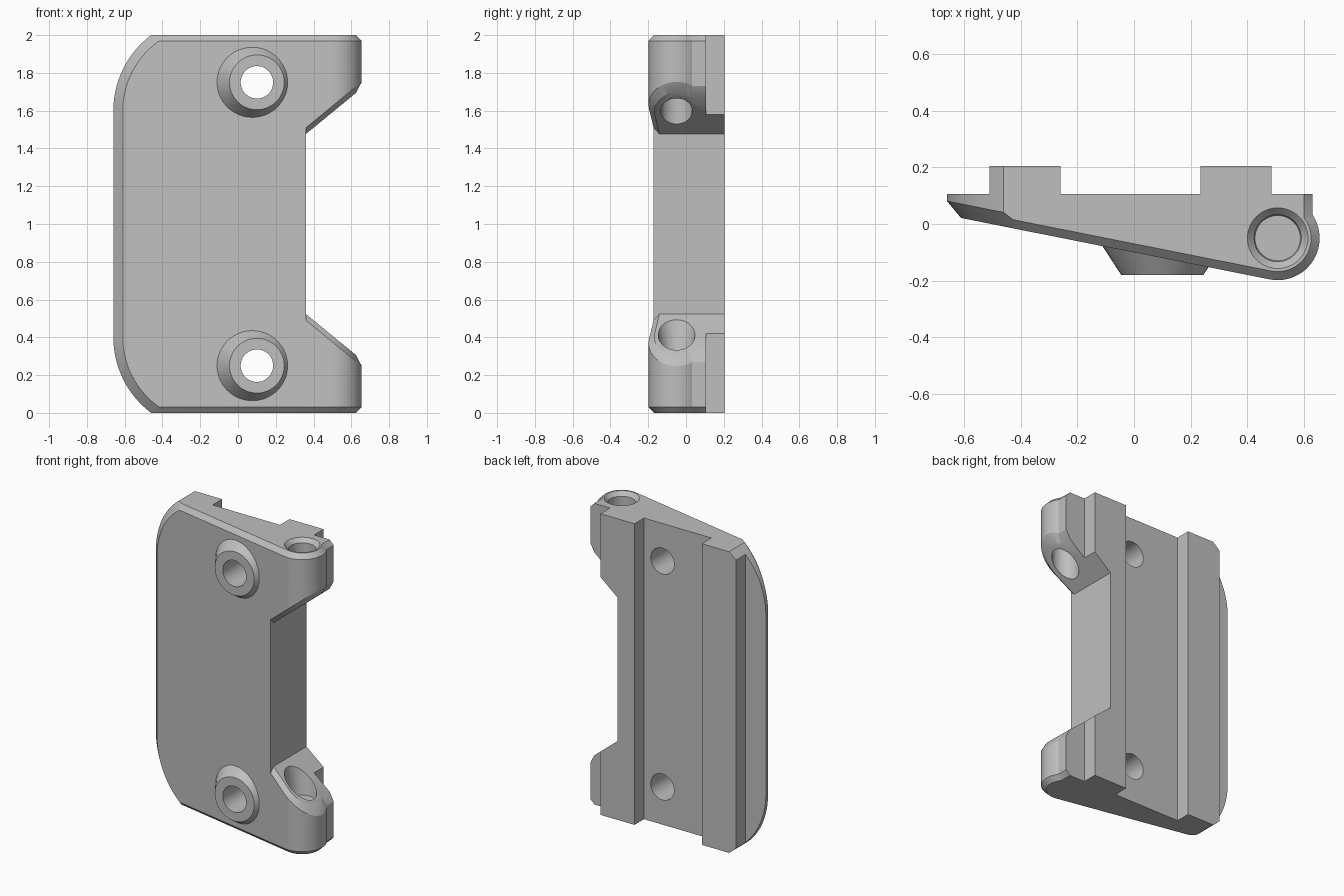
import bpy, bmesh
from math import sin, cos, acos, degrees, radians, pi
from mathutils import Matrix

cube = bpy.data.objects.get("Cube")
if cube:
    bpy.data.objects.remove(cube)

grey = bpy.data.materials.new("plain grey")
grey.use_nodes = True
grey.diffuse_color = (0.52, 0.52, 0.52, 1)
grey.node_tree.nodes["Principled BSDF"].inputs["Base Color"].default_value = grey.diffuse_color


def add_object(name, bm):
    bmesh.ops.recalc_face_normals(bm, faces=bm.faces[:])
    mesh = bpy.data.meshes.new(name)
    bm.to_mesh(mesh)
    bm.free()
    mesh.materials.append(grey)
    obj = bpy.data.objects.new(name, mesh)
    bpy.context.scene.collection.objects.link(obj)
    return obj


def loft(name, rings):
    """Skin closed rings of equal point count and cap both ends."""
    bm = bmesh.new()
    rows = [[bm.verts.new(p) for p in ring] for ring in rings]
    bm.faces.new(rows[0])
    bm.faces.new(rows[-1])
    for a, b in zip(rows, rows[1:]):
        for i in range(len(a)):
            j = (i + 1) % len(a)
            bm.faces.new((a[i], a[j], b[j], b[i]))
    return add_object(name, bm)


def cone(name, x, y, z, r1, r2, depth, axis):
    """Cone whose r1 end sits at (x, y, z) and which runs along +axis."""
    bm = bmesh.new()
    bmesh.ops.create_cone(bm, cap_ends=True, segments=48, radius1=r1, radius2=r2, depth=depth,
                          matrix=Matrix.Translation((0, 0, depth / 2)))
    if axis == "y":
        bm.transform(Matrix.Rotation(-pi / 2, 4, "X"))
    bm.transform(Matrix.Translation((x, y, z)))
    return add_object(name, bm)


def combine(obj, other, operation):
    """Apply a boolean and drop the helper."""
    mod = obj.modifiers.new(other.name, "BOOLEAN")
    mod.object, mod.operation, mod.solver = other, operation, "EXACT"
    graph = bpy.context.evaluated_depsgraph_get()
    mesh = bpy.data.meshes.new_from_object(obj.evaluated_get(graph))
    obj.modifiers.clear()
    obj.data = mesh
    bpy.data.objects.remove(other)


def arc(cx, cy, r, start, end, steps):
    return [(cx + r * cos(radians(start + (end - start) * i / steps)),
             cy + r * sin(radians(start + (end - start) * i / steps))) for i in range(steps + 1)]


HX, HY, HR = 0.507, -0.05, 0.148      # hinge barrel
SIDE, BACK, RAIL = 0.63, 0.105, 0.205


def front_y(x):
    return 0.031 - 0.199 * (x + 0.66)


def section(d, back):
    """Cross-section with its front, barrel and right side inset by d."""
    end = degrees(acos((SIDE - d - HX) / (HR - d)))
    return [(-0.8, front_y(-0.8) + d * 1.02)] + arc(HX, HY, HR - d, -101.3, end, 28) \
        + [(SIDE - d, back[0][1])] + back


def diagonal(x):
    return 1.477 + 0.82 * (x - 0.36)


# Plate with sloping front, round hinge end and two back rails, chamfered at both ends
rails = [(0.485, BACK), (0.485, RAIL), (0.235, RAIL), (0.235, BACK),
         (-0.26, BACK), (-0.26, RAIL), (-0.51, RAIL), (-0.51, BACK), (-0.8, BACK)]
body = loft("hinge_plate", [[(x, y, z) for x, y in section(d, rails)]
                            for z, d in ((0, 0.03), (0.03, 0), (1.97, 0), (2, 0.03))])


# Rounded left corners with a chamfer following the sloping front
def left_outline(d):
    curve = arc(-0.16, 1.6, 0.5 - d, 100, 180, 24)
    upper = [(0.8, 2.1), (-0.1, 2.1)] + curve
    return upper + [(x, 2 - z) for x, z in reversed(upper)]


rings = [[(x, front_y(x) + 0.05 - d, z) for x, z in left_outline(d)] for d in (0.06, 0)]
rings.append([(x, 0.5, z) for x, z in left_outline(0)])
combine(body, loft("left_outline", rings), "INTERSECT")

# Notch between the arms: each half leaves a chamfer round the arm's inner rim
for flip in (False, True):
    def place(x, y, z):
        return (x, y, 2 - z if flip else z)

    slab = [(0.36, 0.95), (0.8, 0.95), (0.8, diagonal(0.8) + 0.06), (0.36, diagonal(0.36) + 0.06)]
    notch = loft("notch", [[place(x, y, z) for x, z in slab] for y in (-0.5, 0.5)])
    arm = loft("arm_shape", [[place(x, y, diagonal(x) + v) for x, y in section(d, [(-0.8, 0.3)])]
                             for v, d in ((0, 0.03), (0.132, -0.09))])
    combine(notch, arm, "DIFFERENCE")
    combine(body, notch, "DIFFERENCE")

# Screw bosses and their through holes
for z in (0.25, 1.75):
    combine(body, cone("boss", 0.1, -0.18, z, 0.145, 0.236, 0.14, "y"), "UNION")
    combine(body, cone("screw_hole", 0.1, -0.5, z, 0.086, 0.086, 1, "y"), "DIFFERENCE")

# Pin hole: open through the upper arm, blind in the lower arm, with countersinks
combine(body, cone("pin_hole", HX, HY, 0.1, 0.083, 0.083, 2, "z"), "DIFFERENCE")
combine(body, cone("top_countersink", HX, HY, 1.97, 0.08, 0.134, 0.06, "z"), "DIFFERENCE")
combine(body, cone("lower_countersink", HX, HY, 0.3, 0.08, 0.115, 0.22, "z"), "DIFFERENCE")

bpy.ops.object.select_all(action="DESELECT")
body.select_set(True)
bpy.context.view_layer.objects.active = body
bpy.ops.object.shade_smooth_by_angle(angle=radians(25))
